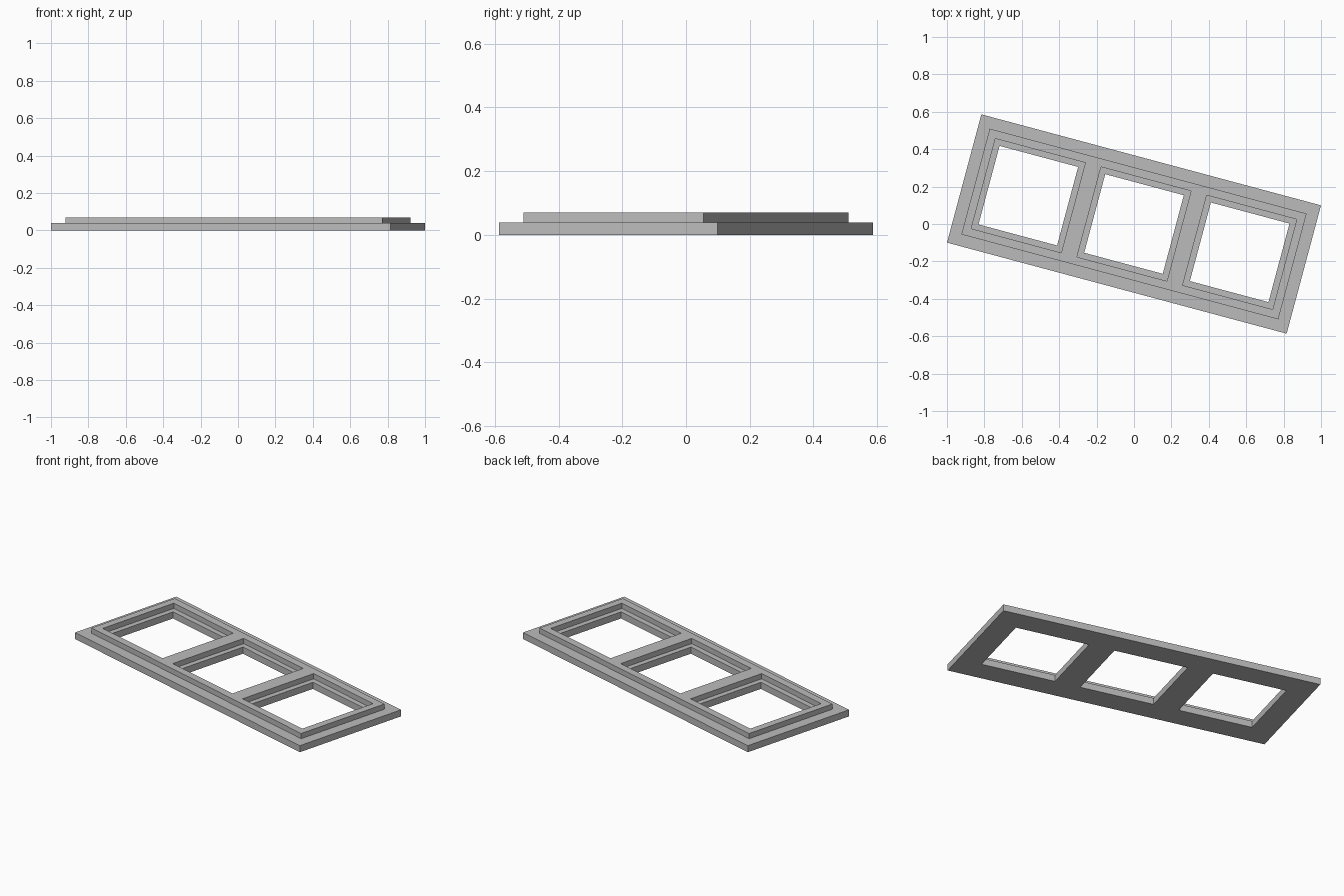
import bpy
import bmesh
from math import radians

cube = bpy.data.objects.get("Cube")
if cube:
    bpy.data.objects.remove(cube, do_unlink=True)

TURN = radians(-15)   # the whole frame is turned about z
PITCH = 0.585         # spacing of the three openings

grey = bpy.data.materials.new("plain_grey")
grey.use_nodes = True
colour = (0.5, 0.5, 0.5, 1)
grey.diffuse_color = colour
grey.node_tree.nodes["Principled BSDF"].inputs["Base Color"].default_value = colour


def windowed_plate(name, length, width, opening, bottom, top):
    """Rectangular plate with three square openings in a row."""
    h = opening / 2
    xs = [-length / 2]
    for i in (-1, 0, 1):
        xs += [i * PITCH - h, i * PITCH + h]
    xs.append(length / 2)
    ys = [-width / 2, -h, h, width / 2]

    bm = bmesh.new()
    grid = [[bm.verts.new((x, y, bottom)) for y in ys] for x in xs]
    for i in range(len(xs) - 1):
        for j in range(len(ys) - 1):
            if j == 1 and i % 2 == 1:
                continue  # opening
            bm.faces.new((grid[i][j], grid[i + 1][j],
                          grid[i + 1][j + 1], grid[i][j + 1]))

    # Thicken the sheet, keeping its underside
    result = bmesh.ops.extrude_face_region(bm, geom=bm.faces[:], use_keep_orig=True)
    raised = [g for g in result["geom"] if isinstance(g, bmesh.types.BMVert)]
    bmesh.ops.translate(bm, verts=raised, vec=(0, 0, top - bottom))
    bmesh.ops.recalc_face_normals(bm, faces=bm.faces[:])

    mesh = bpy.data.meshes.new(name)
    bm.to_mesh(mesh)
    bm.free()
    mesh.materials.append(grey)
    obj = bpy.data.objects.new(name, mesh)
    obj.rotation_euler.z = TURN
    bpy.context.collection.objects.link(obj)
    return obj


# Wide base, then the narrower raised rim with larger openings
windowed_plate("base_plate", 1.88, 0.71, 0.435, 0, 0.039)
windowed_plate("raised_frame", 1.754, 0.585, 0.498, 0.039, 0.07)
